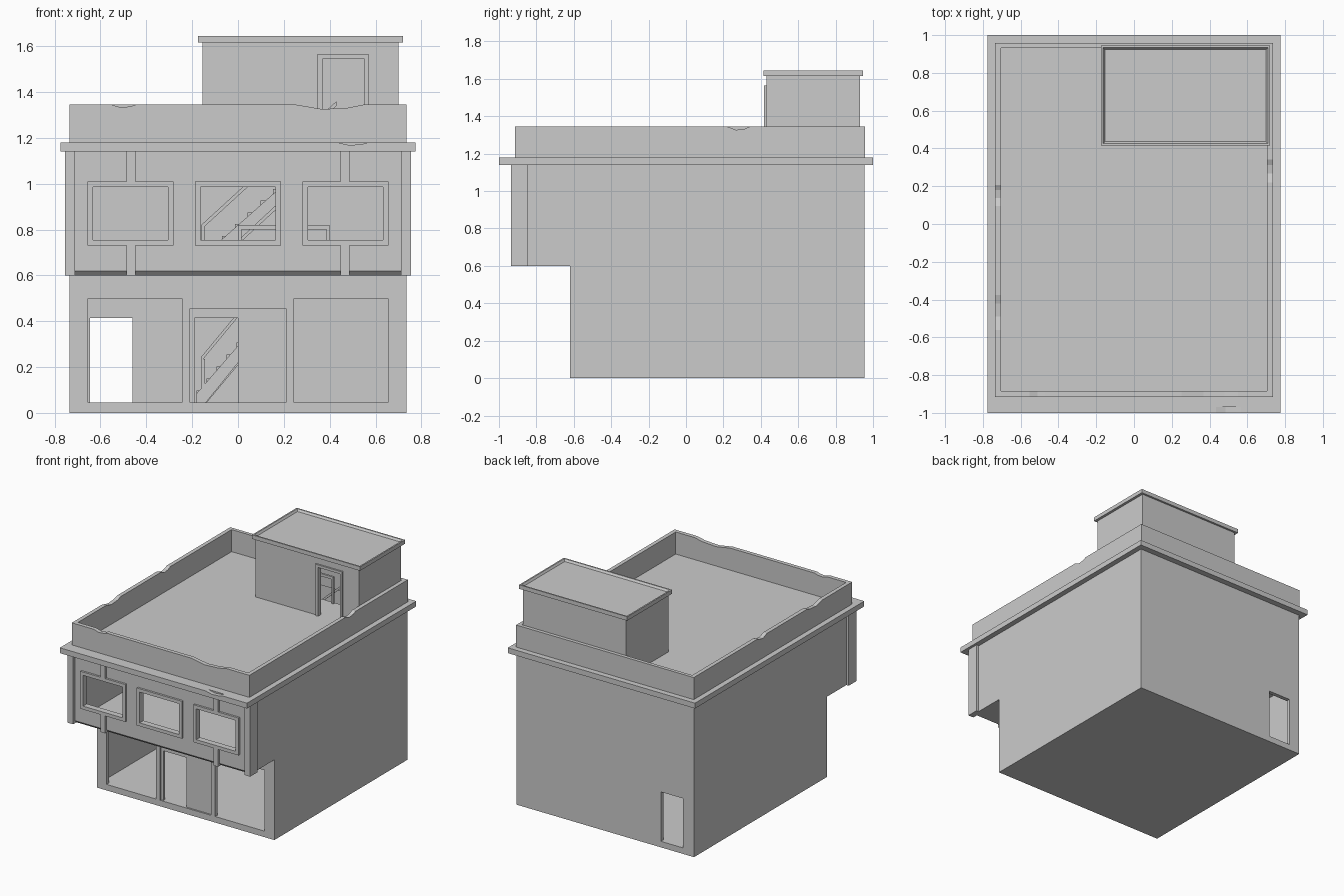
import bpy, bmesh

if "Cube" in bpy.data.objects:
    bpy.data.objects.remove(bpy.data.objects["Cube"])


def finish(name, bm):
    bmesh.ops.recalc_face_normals(bm, faces=bm.faces)
    me = bpy.data.meshes.new(name)
    bm.to_mesh(me)
    bm.free()
    ob = bpy.data.objects.new(name, me)
    bpy.context.collection.objects.link(ob)
    return ob


def prism(name, pts, axis, a, b):
    """Extrude a 2D profile from a to b: axis 'x' uses (y, z) points, axis 'y' uses (x, z)."""
    def co(p, t):
        return (t, p[0], p[1]) if axis == 'x' else (p[0], t, p[1])
    bm = bmesh.new()
    lo = [bm.verts.new(co(p, a)) for p in pts]
    hi = [bm.verts.new(co(p, b)) for p in pts]
    bm.faces.new(lo)
    bm.faces.new(hi)
    n = len(pts)
    for i in range(n):
        j = (i + 1) % n
        bm.faces.new((lo[i], lo[j], hi[j], hi[i]))
    return finish(name, bm)


def box(name, x0, x1, y0, y1, z0, z1):
    return prism(name, [(x0, z0), (x1, z0), (x1, z1), (x0, z1)], 'y', y0, y1)


def cut(ob, cutter):
    """Subtract a cutter from an object and remove the cutter."""
    mod = ob.modifiers.new("cut", 'BOOLEAN')
    mod.operation = 'DIFFERENCE'
    mod.solver = 'EXACT'
    mod.object = cutter
    bpy.context.view_layer.objects.active = ob
    bpy.ops.object.modifier_apply(modifier=mod.name)
    bpy.data.objects.remove(cutter, do_unlink=True)


def cut_box(ob, *d):
    cut(ob, box("cutter", *d))


def chip(ob, axis, centre, across, z, length, depth):
    """Worn notch along a top edge."""
    h = length / 2
    pts = [(centre - h, z + .002), (centre - h * .2, z - depth),
           (centre + h * .5, z - depth * .7), (centre + h, z + .002), (centre, z + .05)]
    cut(ob, prism("cutter", pts, axis, across - .03, across + .03))


# Main body: L-shaped side profile with overhanging upper storey
body = prism("building_walls", [(-.62, 0), (.955, 0), (.955, 1.14), (-.915, 1.14),
                                (-.915, .62), (-.895, .6), (-.62, .6)], 'x', -.735, .735)
cut_box(body, -.705, .705, -.59, .925, .045, .58)      # ground room
cut_box(body, -.705, .705, -.885, .925, .62, 1.2)      # upper room
cut_box(body, -.05, .3, .66, .91, .55, .65)            # stairwell
cut_box(body, -.645, -.46, .9, 1.0, .045, .415)        # back door
for x0, x1, top in [(-.655, -.245, .5), (-.21, .21, .455), (.245, .655, .5)]:
    cut_box(body, x0, x1, -.7, -.56, .045, top)        # shop openings

# Windows with projecting frames
for i, cx in enumerate((-.4685, 0, .4685)):
    cut_box(body, cx - .163, cx + .163, -1, -.85, .755, .985)
    frame = box(f"window_frame_{i + 1}", cx - .187, cx + .187, -.93, -.9, .73, 1.01)
    cut_box(frame, cx - .163, cx + .163, -1, -.8, .755, .985)

# Facade strips and corner pillars
for side, s in (("left", -1), ("right", 1)):
    cx = s * .467
    for part, z0, z1 in (("lower", .6, .73), ("upper", 1.01, 1.14)):
        box(f"facade_strip_{part}_{side}", cx - .019, cx + .019, -.93, -.9, z0, z1)
    box(f"corner_pillar_{side}", min(s * .71, s * .755), max(s * .71, s * .755),
        -.935, -.845, .6, 1.14)

# Entrance panel with an open doorway
door = box("entrance_panel", -.21, .21, -.608, -.592, .045, .455)
cut_box(door, -.19, 0, -.7, -.5, .0, .415)

# Cornice and roof slab
slab = box("cornice_roof_slab", -.775, .775, -1, 1, 1.14, 1.18)
cut_box(slab, -.05, .43, .66, .91, 1.1, 1.2)
chip(slab, 'y', .5, -1, 1.18, .15, .012)

# Parapet ring with worn edges
parapet = box("parapet", -.735, .735, -.915, .958, 1.18, 1.345)
cut_box(parapet, -.705, .705, -.885, .932, 1.1, 1.4)
for c, length, d in ((.4, .32, .02), (-.5, .12, .012)):
    chip(parapet, 'y', c, -.9, 1.345, length, d)
for c, x, length in ((-.47, -.72, .2), (.15, -.72, .12), (.28, .72, .13)):
    chip(parapet, 'x', c, x, 1.345, length, .018)

# Stair house on the roof
house = box("stair_house", -.155, .7, .43, .93, 1.18, 1.615)
cut_box(house, -.13, .675, .455, .905, 1.1, 1.7)
cut_box(house, .37, .55, .38, .5, 1.1, 1.545)
dframe = box("roof_door_frame", .347, .57, .418, .435, 1.18, 1.565)
cut_box(dframe, .37, .55, .38, .5, 1.1, 1.545)

# Stair house roof: slab with shallow recessed top
roof = box("stair_house_roof", -.175, .72, .415, .945, 1.615, 1.645)
bm = bmesh.new()
bm.from_mesh(roof.data)
top = [f for f in bm.faces if f.normal.z > .9]
bmesh.ops.inset_region(bm, faces=top, thickness=.015)
bmesh.ops.inset_region(bm, faces=top, thickness=.014, depth=-.015)
bm.to_mesh(roof.data)
bm.free()


def stairs(name, x0, x1, z0, z1, steps=11):
    """Saw-tooth flight with sloping soffit and handrail."""
    dx, dz = (x1 - x0) / steps, (z1 - z0) / steps
    pts = []
    for i in range(steps):
        pts += [(x0 + i * dx, z0 + i * dz), (x0 + i * dx, z0 + (i + 1) * dz)]
    pts += [(x1, z1), (x1, z1 - dz), (x0 + dx, z0)]
    prism(name + "_steps", pts, 'y', .68, .905)
    rail = [(x0 + .02, z0 + .18), (x1, z1 + .16), (x1, z1 + .18), (x0 + .02, z0 + .2)]
    prism(name + "_handrail", rail, 'y', .665, .68)
    string = [(x0, z0), (x0 + .04, z0), (x1, z1 - .03), (x1, z1 + .02), (x0, z0 + .04)]
    prism(name + "_stringer", string, 'y', .665, .68)
    box(name + "_newel", x0 + .02, x0 + .035, .665, .68, z0, z0 + .19)


stairs("lower_stair", -.18, .3, .045, .62)
stairs("upper_stair", -.18, .43, .62, 1.18)

# Guard rails around the stairwells
for name, z, x1 in (("upper_floor_guard", .62, .4), ("roof_guard", 1.18, .34)):
    box(name + "_rail", 0, x1, .64, .655, z + .18, z + .2)
    for i, x in enumerate((0, x1 / 2, x1 - .015)):
        box(f"{name}_post_{i + 1}", x, x + .015, .64, .655, z, z + .18)
